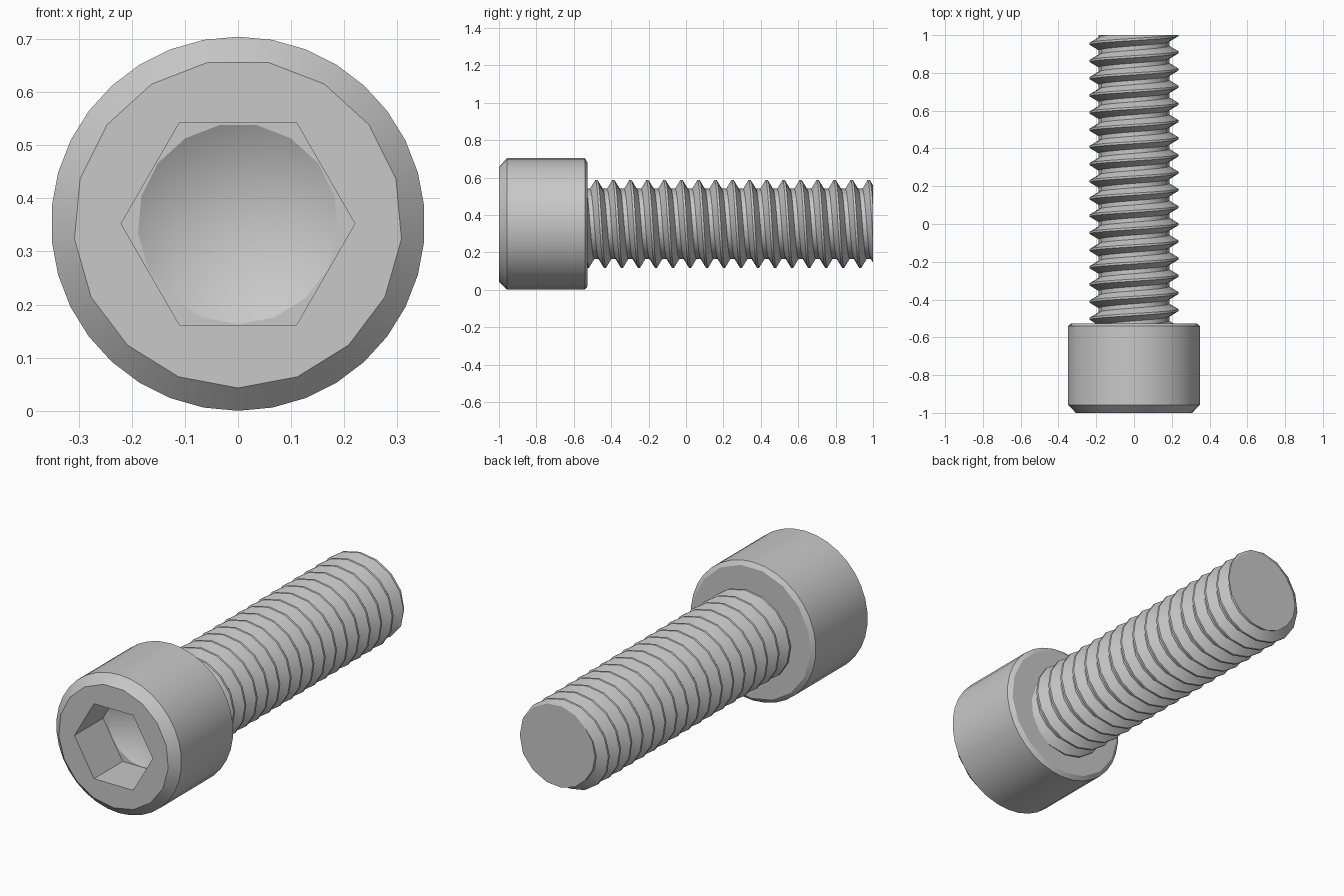
import bpy
import bmesh
from math import sin, cos, pi, tau, radians

if "Cube" in bpy.data.objects:
    bpy.data.objects.remove(bpy.data.objects["Cube"], do_unlink=True)

AXIS_Z = 0.352      # height of the screw axis
FRONT, SEAT, TIP = -1.0, -0.526, 1.0

steel = bpy.data.materials.new("steel grey")
steel.use_nodes = True
GREY = (0.58, 0.58, 0.58, 1)
steel.diffuse_color = GREY
steel.node_tree.nodes["Principled BSDF"].inputs["Base Color"].default_value = GREY


def point(bm, r, a, y):
    """Vertex at radius r and angle a around the screw axis."""
    return bm.verts.new((r * sin(a), y, AXIS_Z + r * cos(a)))


def ring(bm, n, r, y, start=pi, flatten=False):
    """Ring of n vertices; flatten pulls every second one onto a chord."""
    chord = cos(tau / n)
    return [point(bm, r * (chord if flatten and i % 2 else 1), start + tau * i / n, y)
            for i in range(n)]


def bridge(bm, a, b):
    n = len(a)
    for i in range(n):
        j = (i + 1) % n
        bm.faces.new((a[i], a[j], b[j], b[i]))


def loop_edges(bm, loop):
    edges = []
    for i, v in enumerate(loop):
        w = loop[(i + 1) % len(loop)]
        edges.append(bm.edges.get((v, w)) or bm.edges.new((v, w)))
    return edges


def fill_between(bm, outer, inner):
    """Flat face with a hole."""
    bmesh.ops.triangle_fill(bm, use_beauty=True, normal=(0, -1, 0),
                            edges=loop_edges(bm, outer) + loop_edges(bm, inner))


def finish(bm, name):
    bmesh.ops.recalc_face_normals(bm, faces=bm.faces[:])
    mesh = bpy.data.meshes.new(name)
    bm.to_mesh(mesh)
    bm.free()
    mesh.materials.append(steel)
    obj = bpy.data.objects.new(name, mesh)
    bpy.context.collection.objects.link(obj)
    bpy.ops.object.select_all(action="DESELECT")
    obj.select_set(True)
    bpy.context.view_layer.objects.active = obj
    bpy.ops.object.shade_smooth_by_angle(angle=radians(28))
    return obj


# Head: chamfered cylinder with a hexagonal socket and a conical floor
bm = bmesh.new()
SIDES = 34
rim = ring(bm, SIDES, 0.309, FRONT, flatten=True)
side_front = ring(bm, SIDES, 0.352, FRONT + 0.043)
side_back = ring(bm, SIDES, 0.352, SEAT - 0.015)
back = ring(bm, SIDES, 0.333, SEAT, flatten=True)
for a, b in ((rim, side_front), (side_front, side_back), (side_back, back)):
    bridge(bm, a, b)
bm.faces.new(back)

FLOOR = FRONT + 0.23
hex_front = ring(bm, 6, 0.22, FRONT, pi / 2)
hex_floor = ring(bm, 6, 0.22, FLOOR, pi / 2)
bridge(bm, hex_front, hex_floor)
cone_rim = ring(bm, SIDES // 2, 0.189, FLOOR)
cone_tip = point(bm, 0, 0, FLOOR + 0.11)
for i, v in enumerate(cone_rim):
    bm.faces.new((v, cone_rim[(i + 1) % len(cone_rim)], cone_tip))
fill_between(bm, rim, hex_front)
fill_between(bm, hex_floor, cone_rim)
finish(bm, "head")

# Shaft: right-handed helical thread, cut flat at both ends
bm = bmesh.new()
PITCH, STEPS, TURNS = 0.091, 16, 20
ROOT, CREST = 0.188, 0.235
START = -0.479 - 2 * PITCH
profile = [(-1 / 16, CREST), (1 / 16, CREST), (3 / 8, ROOT), (5 / 8, ROOT), (15 / 16, CREST)]
previous = None
for s in range(STEPS * TURNS + 1):
    turn = s / STEPS
    row = [point(bm, r, tau * turn, START + PITCH * (turn + t)) for t, r in profile]
    if previous:
        for i in range(len(row) - 1):
            bm.faces.new((previous[i], previous[i + 1], row[i + 1], row[i]))
    previous = row
bmesh.ops.remove_doubles(bm, verts=bm.verts[:], dist=0.0005)
for y, direction in ((SEAT - 0.01, -1), (TIP, 1)):
    bmesh.ops.bisect_plane(bm, geom=bm.verts[:] + bm.edges[:] + bm.faces[:], dist=1e-5,
                           plane_co=(0, y, 0), plane_no=(0, direction, 0), clear_outer=True)
    border = [e for e in bm.edges if e.is_boundary
              and all(abs(v.co.y - y) < 1e-4 for v in e.verts)]
    bmesh.ops.holes_fill(bm, edges=border, sides=0)
finish(bm, "threaded_shaft")
